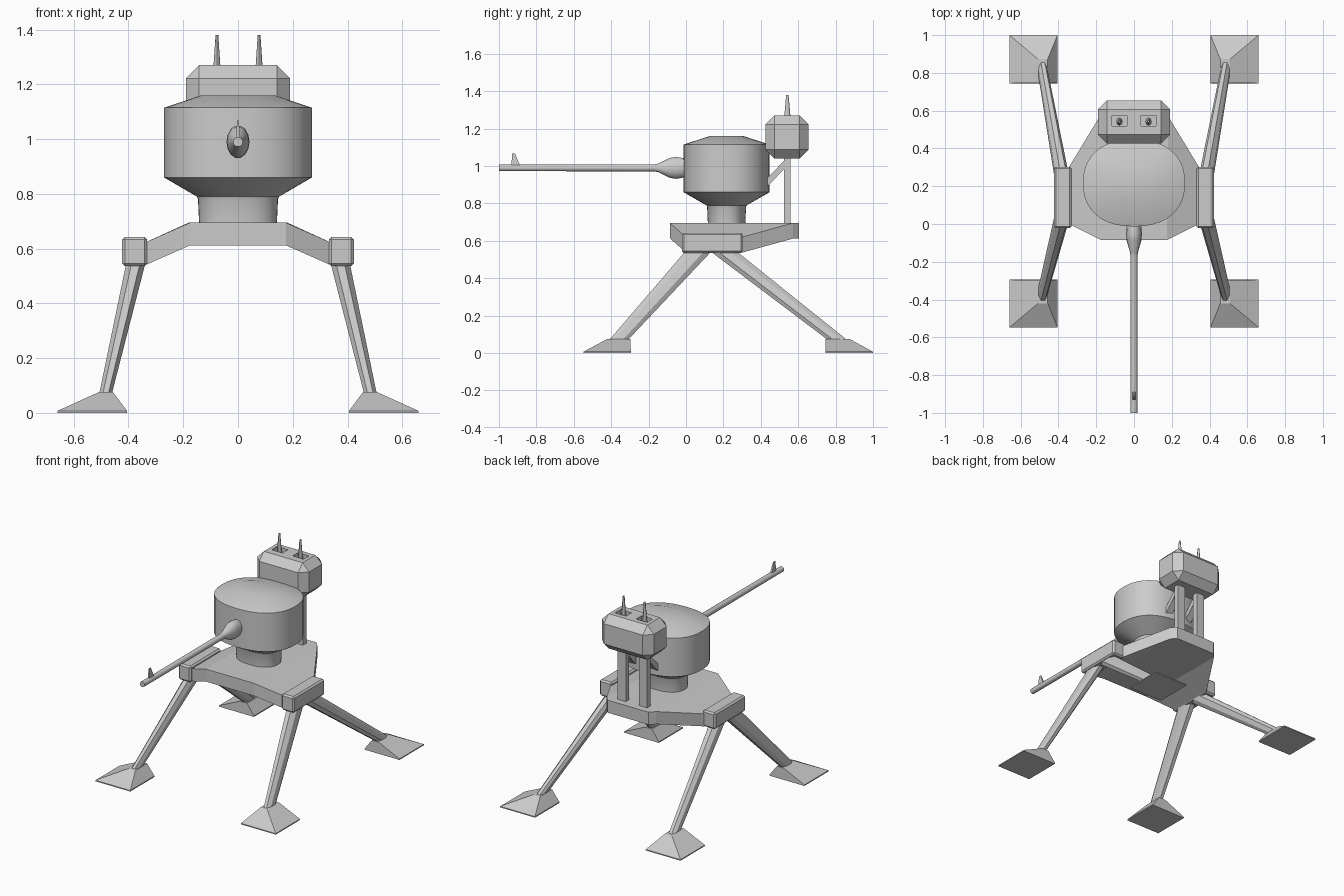
import bpy, bmesh, math
from mathutils import Vector

if "Cube" in bpy.data.objects:
    bpy.data.objects.remove(bpy.data.objects["Cube"])


def finish(name, bm, smooth=None, bevel=0):
    bmesh.ops.recalc_face_normals(bm, faces=bm.faces)
    me = bpy.data.meshes.new(name)
    bm.to_mesh(me)
    bm.free()
    ob = bpy.data.objects.new(name, me)
    bpy.context.collection.objects.link(ob)
    if bevel:
        m = ob.modifiers.new("bevel", 'BEVEL')
        m.width, m.segments = bevel, 1
    if smooth:
        bpy.ops.object.select_all(action='DESELECT')
        ob.select_set(True)
        bpy.context.view_layer.objects.active = ob
        bpy.ops.object.shade_smooth_by_angle(angle=math.radians(smooth))
    return ob


def loft(name, rings, **kw):
    """Skin a list of equal-length point rings and cap the ends."""
    bm = bmesh.new()
    vs = [[bm.verts.new(p) for p in r] for r in rings]
    n = len(vs[0])
    for a, b in zip(vs, vs[1:]):
        for i in range(n):
            j = (i + 1) % n
            bm.faces.new((a[i], a[j], b[j], b[i]))
    bm.faces.new(vs[0])
    bm.faces.new(vs[-1])
    return finish(name, bm, **kw)


def rect(x0, x1, y0, y1, z):
    return [(x0, y0, z), (x1, y0, z), (x1, y1, z), (x0, y1, z)]


def octo(x0, x1, y0, y1, z, c=0.28):
    a, b = (x1 - x0) * c, (y1 - y0) * c
    return [(x0 + a, y0, z), (x1 - a, y0, z), (x1, y0 + b, z), (x1, y1 - b, z),
            (x1 - a, y1, z), (x0 + a, y1, z), (x0, y1 - b, z), (x0, y0 + b, z)]


def box(name, x0, x1, y0, y1, z0, z1, **kw):
    return loft(name, [rect(x0, x1, y0, y1, z0), rect(x0, x1, y0, y1, z1)], **kw)


def oval(rx, ry, n, e=2.0):
    pts = []
    for i in range(n):
        t = 2 * math.pi * i / n
        c, s = math.cos(t), math.sin(t)
        pts.append((rx * math.copysign(abs(c) ** (2 / e), c),
                    ry * math.copysign(abs(s) ** (2 / e), s)))
    return pts


def mirror(ob):
    ob.modifiers.new("mirror", 'MIRROR')
    return ob


# turret drum on its neck: z, x radius, y radius
drum = [(0.69, .142, .10), (0.78, .146, .104), (0.79, .15, .108), (0.86, .27, .23),
        (1.115, .27, .23), (1.16, .135, .09)]
loft("turret_drum", [[(x, y + 0.217, z) for x, y in oval(rx, ry, 40, 2.3)]
                     for z, rx, ry in drum], smooth=35)

# gun barrel with a swollen root: y, x radius, z radius
gun = [(0.04, .034, .045), (0.0, .037, .05), (-0.05, .042, .06), (-0.085, .04, .055),
       (-0.15, .021, .023), (-0.17, .019, .019), (-1.0, .018, .018)]
loft("gun_barrel", [[(x, y, z + 0.99) for x, z in oval(rx, rz, 14)]
                    for y, rx, rz in gun], smooth=35)
# front sight
loft("front_sight", [rect(-.007, .007, -.932, -.885, 1.0),
                     rect(-.006, .006, -.932, -.897, 1.025),
                     rect(-.003, .003, -.930, -.914, 1.068)])

# platform: centre deck with drooping side wings
bm = bmesh.new()
half = [(.175, -.085, 0), (.345, 0, -.075), (.345, .30, -.075), (.18, .572, 0), (.15, .605, 0)]
right = [Vector((x, y, .695 + d)) for x, y, d in half]
left = [Vector((-p.x, p.y, p.z)) for p in right]
drop = Vector((0, 0, -.083))
R, L, RB, LB = ([bm.verts.new(p) for p in ps] for ps in
                (right, left, [p + drop for p in right], [p + drop for p in left]))
for r, l in ((R, L), (RB, LB)):
    bm.faces.new((r[0], r[3], r[4], l[4], l[3], l[0]))
    for s in (r, l):
        bm.faces.new(s[:4])
for t, b in ((R, RB), (L, LB)):
    for i in range(4):
        bm.faces.new((t[i], t[i + 1], b[i + 1], b[i]))
for i in (0, 4):
    bm.faces.new((R[i], L[i], LB[i], RB[i]))
finish("platform", bm)

# hip blocks
mirror(box("hip_block", .332, .423, -.022, .303, .536, .643, bevel=.01))

# legs and feet: hip y range, ankle y range, foot base y range, foot top y range
for end, hip, ankle, base, top in (
        ("front", (.0, .14), (-.415, -.315), (-.548, -.295), (-.42, -.297)),
        ("back", (.125, .265), (.765, .868), (.745, 1.0), (.747, .873))):
    mirror(loft(end + "_leg", [octo(.338, .408, *hip, .548), octo(.462, .508, *ankle, .065)]))
    mirror(loft(end + "_foot", [rect(.405, .66, *base, 0), rect(.405, .66, *base, .007),
                                rect(.457, .508, *top, .076)]))

# sensor head with two antenna sockets
head = box("sensor_head", -.19, .19, .425, .655, 1.04, 1.27, bevel=.048)
for i, x in enumerate((-.077, .077)):
    cut = box("socket_cutter", x - .04, x + .04, .518, .575, 1.235, 1.30)
    cut.hide_render = True
    cut.hide_viewport = False
    cut.display_type = 'WIRE'
    m = head.modifiers.new("socket", 'BOOLEAN')
    m.operation, m.object, m.solver = 'DIFFERENCE', cut, 'EXACT'
# antennas
mirror(loft("antenna", [[(x + .077, y + .542, z) for x, y in oval(r, r * 1.3, 8)]
                        for z, r in ((1.23, .016), (1.275, .012), (1.38, .005))], smooth=50))

# support posts and diagonal braces
mirror(box("head_post", .048, .108, .525, .56, .68, 1.06))
brace = [(.43, .885), (.54, 1.0), (.54, 1.045), (.43, .93)]
mirror(loft("post_brace", [[(x, y, z) for y, z in brace] for x in (.055, .101)]))
